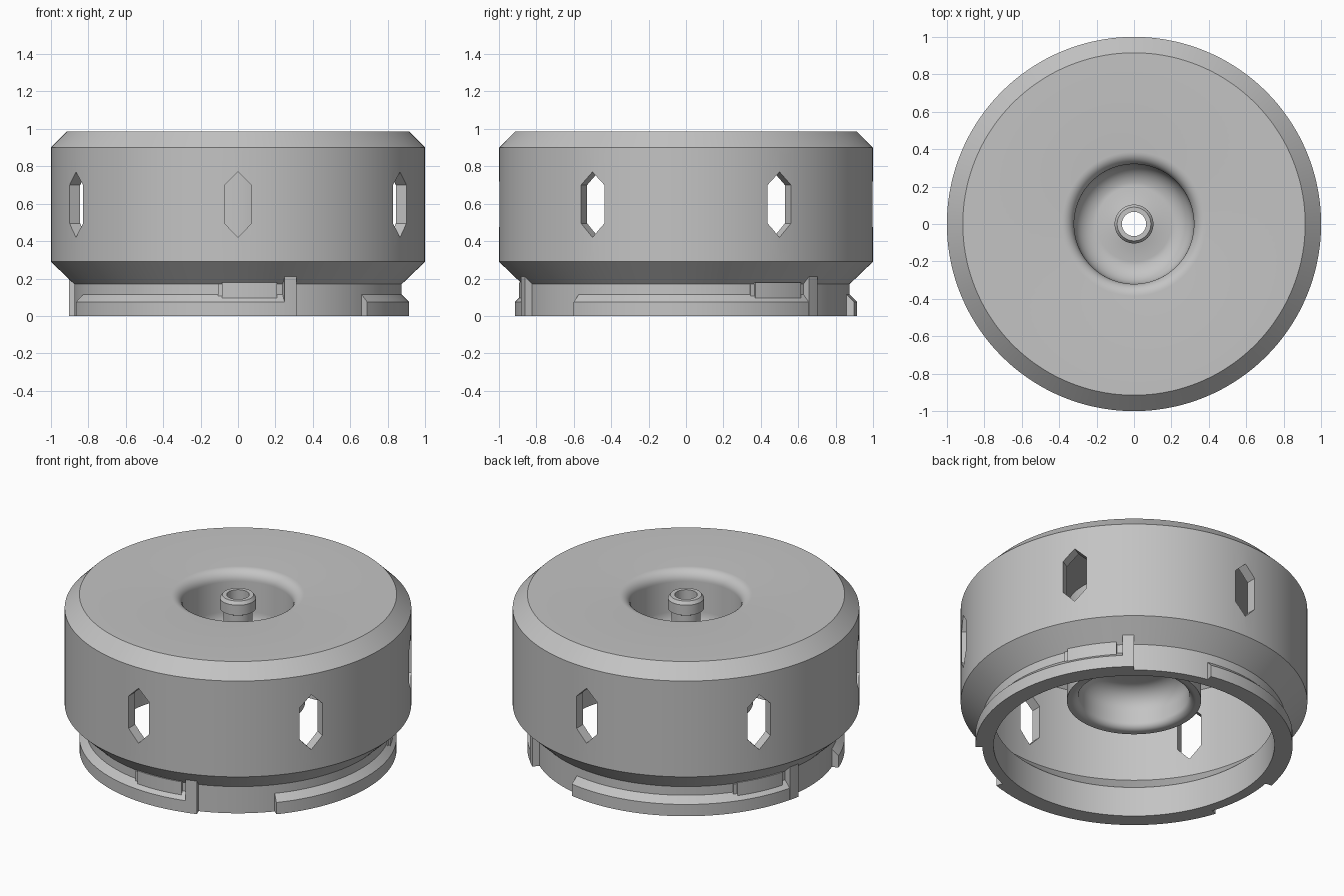
import bpy
import bmesh
from math import sin, cos, pi, radians

cube = bpy.data.objects.get("Cube")
if cube:
    bpy.data.objects.remove(cube, do_unlink=True)

grey = bpy.data.materials.new("plain_grey")
grey.use_nodes = True
colour = (0.55, 0.55, 0.55, 1)
grey.diffuse_color = colour
grey.node_tree.nodes["Principled BSDF"].inputs["Base Color"].default_value = colour


def make_object(name, bm):
    bmesh.ops.recalc_face_normals(bm, faces=bm.faces)
    mesh = bpy.data.meshes.new(name)
    bm.to_mesh(mesh)
    bm.free()
    mesh.materials.append(grey)
    obj = bpy.data.objects.new(name, mesh)
    bpy.context.collection.objects.link(obj)
    return obj


def smooth(obj):
    bpy.ops.object.select_all(action='DESELECT')
    obj.select_set(True)
    bpy.context.view_layer.objects.active = obj
    bpy.ops.object.shade_smooth_by_angle(angle=radians(25))


def sweep(bm, profile, start=0, end=360, steps=144):
    """Sweep a closed (radius, height) profile around z, full or partial."""
    full = end - start >= 360
    rings = []
    for i in range(steps if full else steps + 1):
        a = radians(start + (end - start) * i / steps)
        rings.append([bm.verts.new((r * cos(a), r * sin(a), z)) for r, z in profile])
    n = len(profile)
    for i in range(steps):
        a, b = rings[i], rings[(i + 1) % len(rings)]
        for j in range(n):
            k = (j + 1) % n
            bm.faces.new((a[j], a[k], b[k], b[j]))
    if not full:
        bm.faces.new(rings[0])
        bm.faces.new(rings[-1])


def arc(cx, cz, radius, a0, a1, steps=8):
    """Quarter-round points for a profile."""
    angles = [radians(a0 + (a1 - a0) * i / steps) for i in range(steps + 1)]
    return [(cx + radius * cos(a), cz + radius * sin(a)) for a in angles]


# Housing: outer wall, top plate and hollow central hub in one turned profile
outside = [(.81, 0), (.875, 0), (.875, .17), (1, .29), (1, .9), (.915, .985)]
well = arc(.385, .92, .065, 90, 180) + arc(.2, .73, .12, 0, -90) + [(.065, .65)]
underside = [(.065, .55)] + arc(.2, .42, .12, 90, 0) + arc(.36, .34, .04, 180, 270)
inside = [(.387, .3), (.387, .92), (.88, .92), (.935, .865), (.935, .31), (.81, .19)]
bm = bmesh.new()
sweep(bm, outside + well + underside + inside)
housing = make_object("housing", bm)

# Six elongated hexagonal windows cut through the wall
bm = bmesh.new()
hexagon = [(0, .42), (.072, .495), (.072, .70), (0, .77), (-.072, .70), (-.072, .495)]
for i in range(6):
    a = radians(-90 + 60 * i)
    ends = [[bm.verts.new((r * cos(a) - t * sin(a), r * sin(a) + t * cos(a), z))
             for t, z in hexagon] for r in (.8, 1.1)]
    for ring in ends:
        bm.faces.new(ring)
    for j in range(6):
        k = (j + 1) % 6
        bm.faces.new((ends[0][j], ends[0][k], ends[1][k], ends[1][j]))
cutter = make_object("window_cutter", bm)
cutter.hide_render = True
cut = housing.modifiers.new("windows", 'BOOLEAN')
cut.object = cutter
cut.operation = 'DIFFERENCE'
cut.solver = 'EXACT'
bpy.context.view_layer.objects.active = housing
bpy.ops.object.modifier_apply(modifier=cut.name)
bpy.data.objects.remove(cutter, do_unlink=True)
smooth(housing)

# Hollow nozzle with a collared tip
bm = bmesh.new()
sweep(bm, [(.065, .6), (.085, .6), (.085, .89), (.104, .9), (.104, .965),
           (.09, .985), (.065, .985)], steps=64)
smooth(make_object("nozzle", bm))

# Bayonet: three sloped ledges, each with a locking bump and an end stop
ledge = [(.86, 0), (.915, 0), (.915, .075), (.875, .115), (.86, .115)]
bump = [(.86, .09), (.893, .09), (.893, .18), (.86, .18)]
bump_ramp = [(.86, .09), (.884, .09), (.884, .17), (.86, .17)]
stop = [(.86, 0), (.917, 0), (.917, .21), (.86, .21)]
lug_parts = [("ledge", ledge, -41, 46.2, 36), ("bump", bump, 24.5, 43.5, 10),
             ("bump_ramp", bump_ramp, 23, 24.6, 2), ("end_stop", stop, 45.8, 50, 3)]
for number in range(3):
    turn = 120 * number
    for name, profile, start, end, steps in lug_parts:
        bm = bmesh.new()
        sweep(bm, profile, start + turn, end + turn, steps)
        smooth(make_object(f"bayonet_{name}_{number + 1}", bm))
